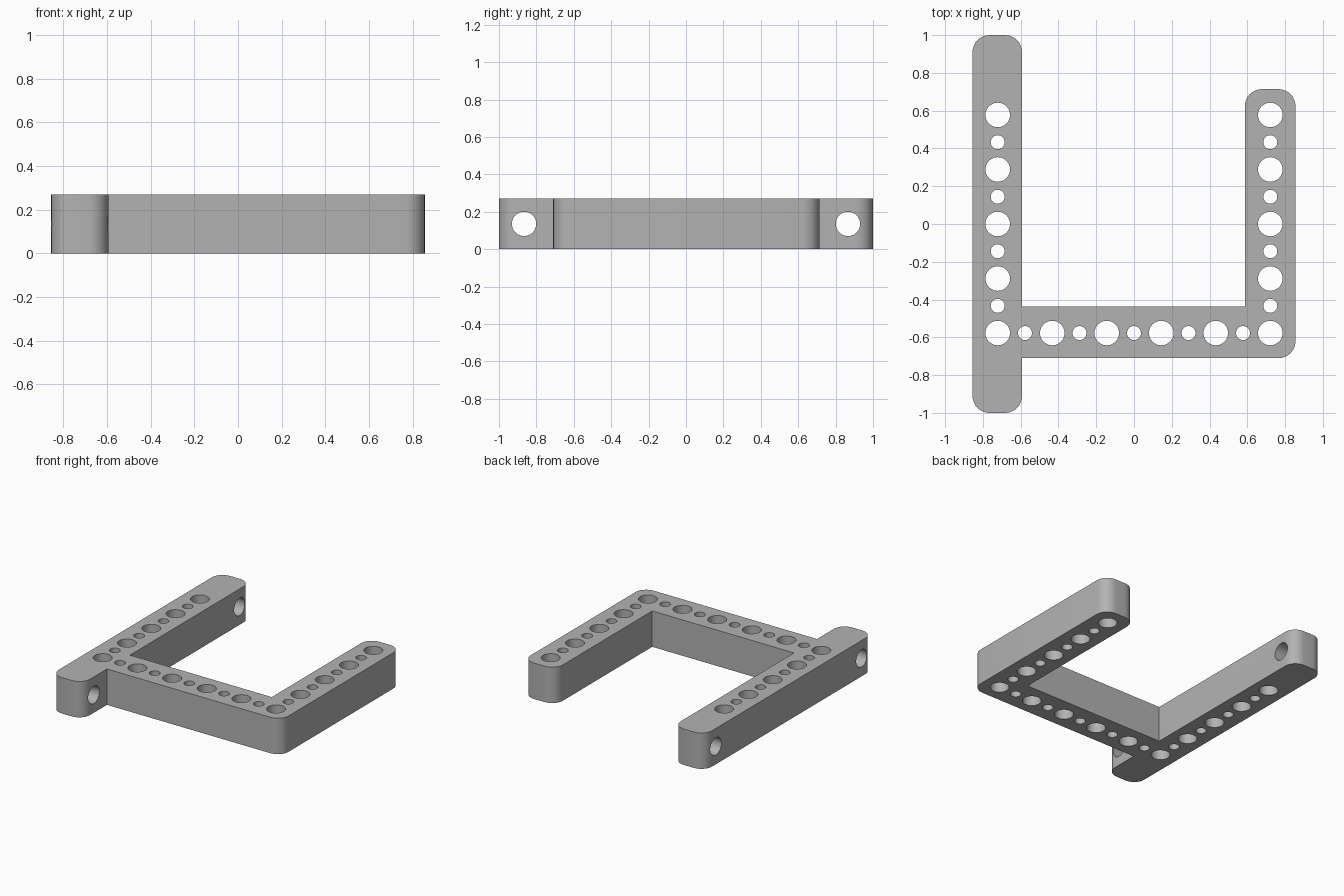
import bpy, bmesh, math
from mathutils import Matrix, Vector

if "Cube" in bpy.data.objects:
    bpy.data.objects.remove(bpy.data.objects["Cube"])

HEIGHT = 0.27
PITCH = 0.1443
BIG, SMALL = 0.065, 0.037
FILLET = 0.09

grey = bpy.data.materials.new("light grey")
grey.diffuse_color = (0.45, 0.45, 0.45, 1)
grey.use_nodes = True
grey.node_tree.nodes["Principled BSDF"].inputs["Base Color"].default_value = grey.diffuse_color


def make_object(name, bm):
    bmesh.ops.recalc_face_normals(bm, faces=bm.faces)
    mesh = bpy.data.meshes.new(name)
    bm.to_mesh(mesh)
    bm.free()
    mesh.materials.append(grey)
    obj = bpy.data.objects.new(name, mesh)
    bpy.context.collection.objects.link(obj)
    return obj


# Outline corners, counter-clockwise: x, y, rounded or sharp
outline = [(-0.855, -1, 1), (-0.593, -1, 1), (-0.593, -0.71, 0), (0.855, -0.71, 1),
           (0.855, 0.714, 1), (0.587, 0.714, 1), (0.587, -0.437, 0), (-0.593, -0.437, 0),
           (-0.593, 1, 1), (-0.855, 1, 1)]
points = []
for i, (x, y, rounded) in enumerate(outline):
    corner = Vector((x, y, 0))
    if not rounded:
        points.append(corner)
        continue
    to_prev = (Vector((*outline[i - 1][:2], 0)) - corner).normalized()
    to_next = (Vector((*outline[(i + 1) % len(outline)][:2], 0)) - corner).normalized()
    centre = corner + (to_prev + to_next) * FILLET
    for k in range(9):
        a = math.pi / 2 * k / 8
        points.append(centre - FILLET * (to_next * math.cos(a) + to_prev * math.sin(a)))

# Frame: extruded outline
bm = bmesh.new()
face = bm.faces.new([bm.verts.new(p) for p in points])
top = bmesh.ops.extrude_face_region(bm, geom=[face])["geom"]
bmesh.ops.translate(bm, vec=(0, 0, HEIGHT),
                    verts=[g for g in top if isinstance(g, bmesh.types.BMVert)])
frame = make_object("beam_frame", bm)

# Hole cutters: alternating big and small holes along every arm, cross holes at the ends
bm = bmesh.new()


def cut_cylinder(radius, location, rotation=Matrix()):
    bmesh.ops.create_cone(bm, cap_ends=True, segments=40, radius1=radius, radius2=radius,
                          depth=0.5, matrix=Matrix.Translation(location) @ rotation)


for i in range(11):
    cut_cylinder(SMALL if i % 2 else BIG, ((i - 5) * PITCH, -4 * PITCH, HEIGHT / 2))
for side in (-1, 1):
    for j in range(1, 9):
        cut_cylinder(SMALL if j % 2 else BIG,
                     (side * 5 * PITCH, (j - 4) * PITCH, HEIGHT / 2))
    cut_cylinder(BIG, (-5 * PITCH, side * 6 * PITCH, HEIGHT / 2),
                 Matrix.Rotation(math.pi / 2, 4, 'Y'))
cutter = make_object("hole_cutter", bm)
cutter.hide_render = True

# Drill the holes
mod = frame.modifiers.new("holes", 'BOOLEAN')
mod.operation = 'DIFFERENCE'
mod.solver = 'EXACT'
mod.object = cutter
bpy.context.view_layer.objects.active = frame
frame.select_set(True)
cutter.select_set(False)
bpy.ops.object.modifier_apply(modifier=mod.name)
bpy.data.objects.remove(cutter)
bpy.ops.object.shade_smooth_by_angle(angle=math.radians(30))
